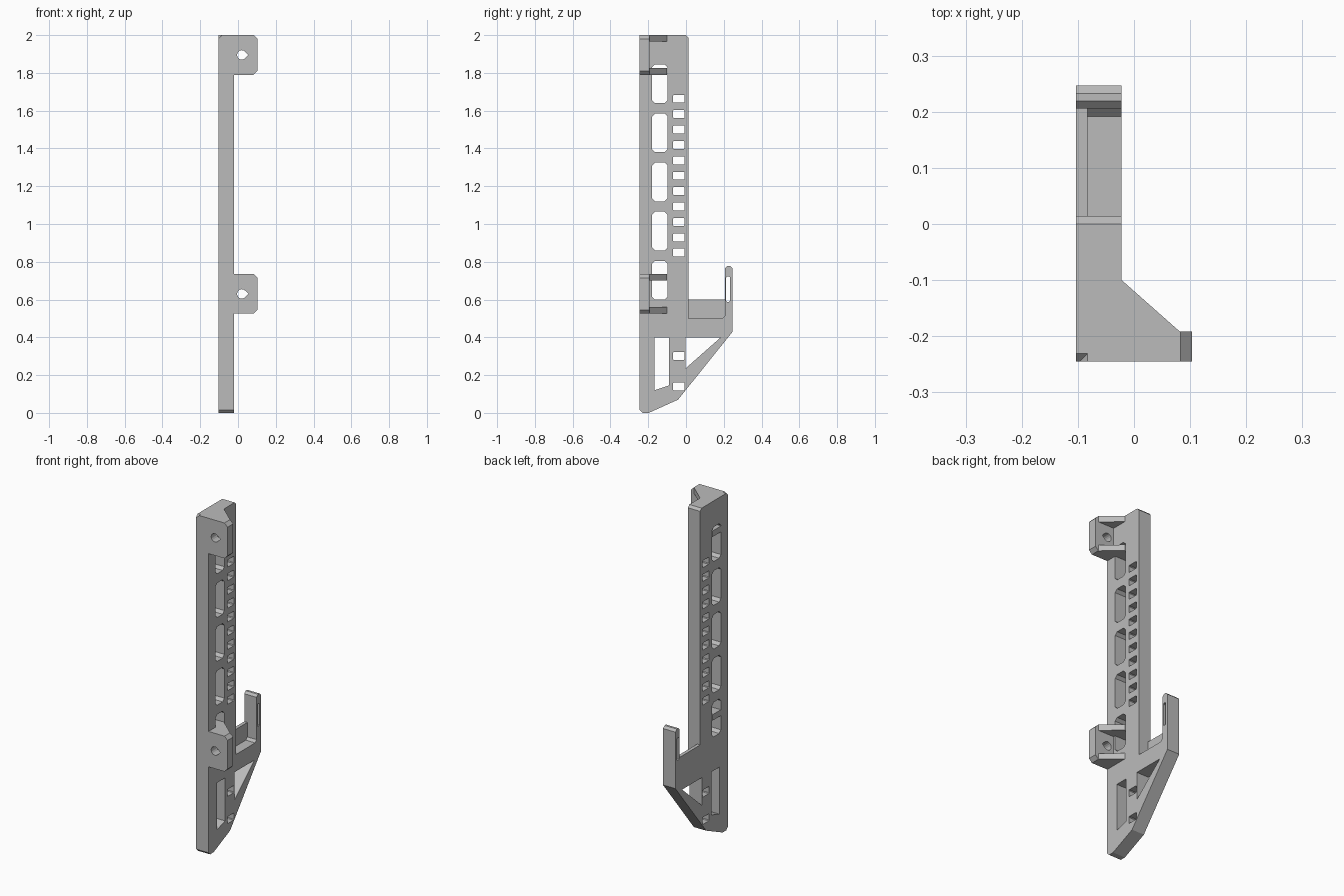
import bpy, bmesh, math

if "Cube" in bpy.data.objects:
    bpy.data.objects.remove(bpy.data.objects["Cube"])

grey = bpy.data.materials.new("plain grey")
grey.use_nodes = True
COLOUR = (0.5, 0.5, 0.5, 1)
grey.diffuse_color = COLOUR
grey.node_tree.nodes["Principled BSDF"].inputs["Base Color"].default_value = COLOUR

LEFT, RIGHT = -0.103, -0.022      # side faces of the upright
FRONT, BACK = -0.245, 0.247
AXES = {"x": lambda a, b, d: (d, a, b),
        "y": lambda a, b, d: (a, d, b),
        "z": lambda a, b, d: (a, b, d)}


def prisms(name, axis, solids, helper=False):
    """One mesh of straight prisms; each solid is (outline, start, end)."""
    bm = bmesh.new()
    for outline, start, end in solids:
        low, high = ([bm.verts.new(AXES[axis](a, b, d)) for a, b in outline]
                     for d in (start, end))
        bm.faces.new(low)
        bm.faces.new(high)
        for i in range(len(low)):
            bm.faces.new((low[i - 1], low[i], high[i], high[i - 1]))
    bmesh.ops.recalc_face_normals(bm, faces=bm.faces)
    mesh = bpy.data.meshes.new(name)
    bm.to_mesh(mesh)
    bm.free()
    mesh.materials.append(grey)
    obj = bpy.data.objects.new(name, mesh)
    bpy.context.collection.objects.link(obj)
    if helper:
        obj.hide_render = True
        obj.hide_viewport = True
        obj.display_type = 'WIRE'
    return obj


def chamfered(a0, a1, b0, b1, c):
    """Rectangle with cut corners."""
    return [(a0 + c, b0), (a1 - c, b0), (a1, b0 + c), (a1, b1 - c),
            (a1 - c, b1), (a0 + c, b1), (a0, b1 - c), (a0, b0 + c)]


def boolean(target, tool, operation):
    mod = target.modifiers.new(tool.name, 'BOOLEAN')
    mod.operation = operation
    mod.solver = 'EXACT'
    mod.object = tool


# Upright with the hook and slanted foot
outline = [(FRONT, 0.015), (-0.23, 0), (-0.197, 0), (-0.042, 0.07),
           (BACK, 0.43), (BACK, 0.765), (0.233, 0.778), (0.219, 0.778),
           (0.206, 0.765), (0.206, 0.514), (0.192, 0.5), (0.014, 0.5),
           (0.014, 1.986), (0, 2), (-0.231, 2), (FRONT, 1.986)]
body = prisms("upright_and_hook", "x", [(outline, LEFT, RIGHT)])

# Windows through the upright, hook and foot
windows = [chamfered(-0.18, -0.097, z, z + 0.205, 0.016)
           for z in (0.6 + 0.26 * i for i in range(5))]
rungs = [0.848 + 0.0815 * i for i in range(11)] + [0.302, 0.14]
windows += [chamfered(-0.069, -0.007, z - 0.021, z + 0.021, 0.004) for z in rungs]
windows += [chamfered(0.213, 0.232, 0.588, 0.722, 0.004),
            [(-0.167, 0.12), (-0.09, 0.145), (-0.09, 0.4), (-0.167, 0.4)],
            [(-0.003, 0.235), (0.184, 0.4), (-0.003, 0.4)]]
cutter = prisms("window_cutter", "x",
                [(w, LEFT - 0.1, RIGHT + 0.1) for w in windows], True)
boolean(body, cutter, 'DIFFERENCE')

# Thin wall closing one side of the hook
lip = prisms("hook_side_wall", "x",
             [(chamfered(0, 0.21, 0.49, 0.6, 0), LEFT, LEFT + 0.02)], True)
boolean(body, lip, 'UNION')

# Mounting tabs with gussets above and below
TAB_HEIGHT, GUSSET = 0.21, 0.035
gusset = [(LEFT, -0.2), (0.082, -0.2), (0.082, -0.192), (RIGHT, -0.1), (LEFT, -0.1)]
for name, z in (("lower", 0.525), ("upper", 1.79)):
    top = z + TAB_HEIGHT
    plate = prisms(name + "_tab", "y",
                   [(chamfered(LEFT, -LEFT, z, top, 0.02), FRONT, -0.192)], True)
    boolean(body, plate, 'UNION')
    for side, low in (("bottom", z), ("top", top - GUSSET)):
        rib = prisms(f"{name}_{side}_gusset", "z",
                     [(gusset, low, low + GUSSET)], True)
        boolean(body, rib, 'UNION')

# Teardrop screw holes in the tabs
holes = []
for z in (0.63, 1.895):
    drop = [(0.02 + 0.025 * math.cos(t), z + 0.025 * math.sin(t))
            for t in (math.radians(45 + 270 * i / 12) for i in range(13))]
    holes.append((drop + [(0.055, z)], FRONT - 0.1, -0.1))
boolean(body, prisms("screw_hole_cutter", "y", holes, True), 'DIFFERENCE')

# Bake the booleans and drop the helpers
bpy.context.view_layer.update()
baked = bpy.data.meshes.new_from_object(
    body.evaluated_get(bpy.context.evaluated_depsgraph_get()))
tools = [m.object for m in body.modifiers]
body.modifiers.clear()
body.data = baked
for tool in tools:
    bpy.data.objects.remove(tool)
